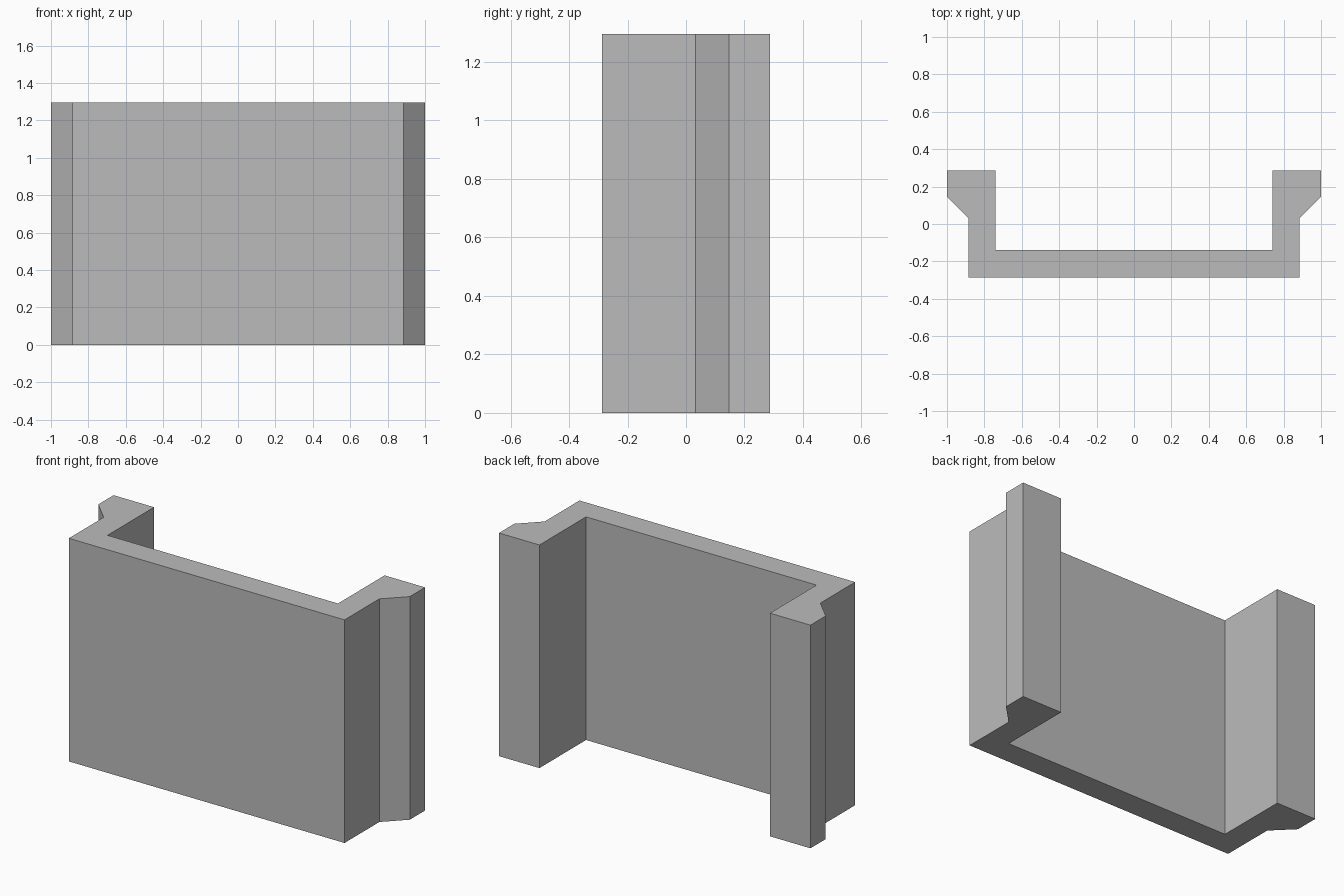
import bpy
import bmesh

cube = bpy.data.objects.get("Cube")
if cube:
    bpy.data.objects.remove(cube, do_unlink=True)

HEIGHT = 1.295

# Single grey material
grey = bpy.data.materials.new("plain_grey")
grey.use_nodes = True
colour = (0.5, 0.5, 0.5, 1.0)
grey.diffuse_color = colour
grey.node_tree.nodes["Principled BSDF"].inputs["Base Color"].default_value = colour

# Left half of the channel cross-section: web, side wall, flared lip
half = [(0.885, -0.287), (0.885, 0.032), (1.0, 0.147),
        (1.0, 0.287), (0.74, 0.287), (0.74, -0.14)]
outline = half + [(-x, y) for x, y in reversed(half)]

# Extrude the mirrored outline upwards
bm = bmesh.new()
base = bm.faces.new([bm.verts.new((x, y, 0)) for x, y in outline])
extruded = bmesh.ops.extrude_face_region(bm, geom=[base], use_keep_orig=True)
top = [v for v in extruded["geom"] if isinstance(v, bmesh.types.BMVert)]
bmesh.ops.translate(bm, verts=top, vec=(0, 0, HEIGHT))
bmesh.ops.recalc_face_normals(bm, faces=bm.faces)

mesh = bpy.data.meshes.new("channel_bracket")
bm.to_mesh(mesh)
bm.free()
mesh.materials.append(grey)
channel = bpy.data.objects.new("channel_bracket", mesh)
bpy.context.collection.objects.link(channel)
